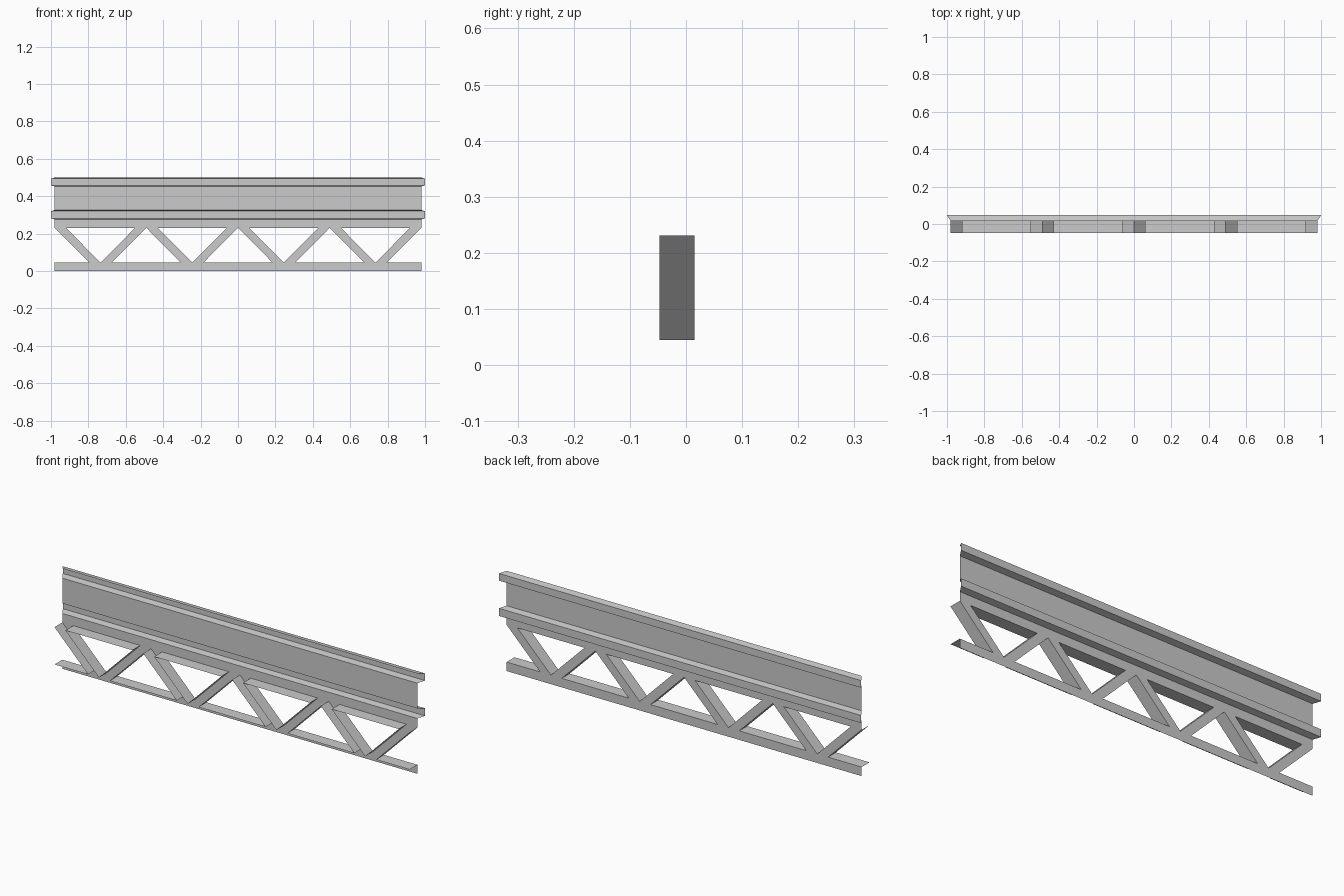
import bpy, bmesh

if "Cube" in bpy.data.objects:
    bpy.data.objects.remove(bpy.data.objects["Cube"])

FRONT, WALL, BACK = -0.047, 0.015, 0.047   # depth planes
X, X_RAIL = 0.98, 1.0                      # half lengths of wall and raised rails
Z_LOW, Z_HIGH = 0.045, 0.231               # lattice opening heights
PITCH, BAR = 0.245, 0.06                   # half bay width, bar width along x


def make(name, quads):
    """Build one open sheet object from a list of quads."""
    bm = bmesh.new()
    for q in quads:
        bm.faces.new([bm.verts.new(p) for p in q])
    bmesh.ops.remove_doubles(bm, verts=bm.verts, dist=0.0005)
    bmesh.ops.recalc_face_normals(bm, faces=bm.faces)
    me = bpy.data.meshes.new(name)
    bm.to_mesh(me)
    bm.free()
    ob = bpy.data.objects.new(name, me)
    bpy.context.collection.objects.link(ob)
    return ob


def sweep(profile):
    """Sheet along x from (half length, y, z) profile points."""
    return [[(-a[0], a[1], a[2]), (a[0], a[1], a[2]),
             (b[0], b[1], b[2]), (-b[0], b[1], b[2])]
            for a, b in zip(profile, profile[1:])]


def rail(top, bottom):
    """Channel pressed out towards the back, open at the front."""
    return [(X, WALL, top), (X_RAIL, BACK, top - 0.006),
            (X_RAIL, BACK, bottom + 0.006), (X, WALL, bottom)]


def lip(a, b):
    """Flange reaching forward from a line (x, z) on the wall plane."""
    return [(a[0], WALL, a[1]), (b[0], WALL, b[1]),
            (b[0], FRONT, b[1]), (a[0], FRONT, a[1])]


# Upper sheet: two raised rails, web plate and top chord in one profile
make("ribbed_wall", sweep(rail(0.5, 0.452) + rail(0.326, 0.276) + [(X, WALL, Z_HIGH)]))

# Bottom chord plate
make("bottom_chord", sweep([(X, WALL, Z_LOW), (X, WALL, 0.0)]))

# Lattice: zigzag bars with forward flanges around every opening
bars, flanges = [], []
for i in range(4):
    c = (2 * i - 3) * PITCH
    for s in (-1, 1):
        outer_top, inner_top = c + s * PITCH, c + s * (PITCH - BAR)
        outer_low = c + s * BAR
        bars.append([(outer_top, WALL, Z_HIGH), (inner_top, WALL, Z_HIGH),
                     (c, WALL, Z_LOW), (outer_low, WALL, Z_LOW)])
        flanges.append(lip((inner_top, Z_HIGH), (c, Z_LOW)))
        flanges.append(lip((outer_top, Z_HIGH), (outer_low, Z_LOW)))
        flanges.append(lip((outer_low, Z_LOW), (outer_top, Z_LOW)))
    flanges.append(lip((c - PITCH + BAR, Z_HIGH), (c + PITCH - BAR, Z_HIGH)))
make("lattice_bars", bars)
make("lattice_flanges", flanges)
